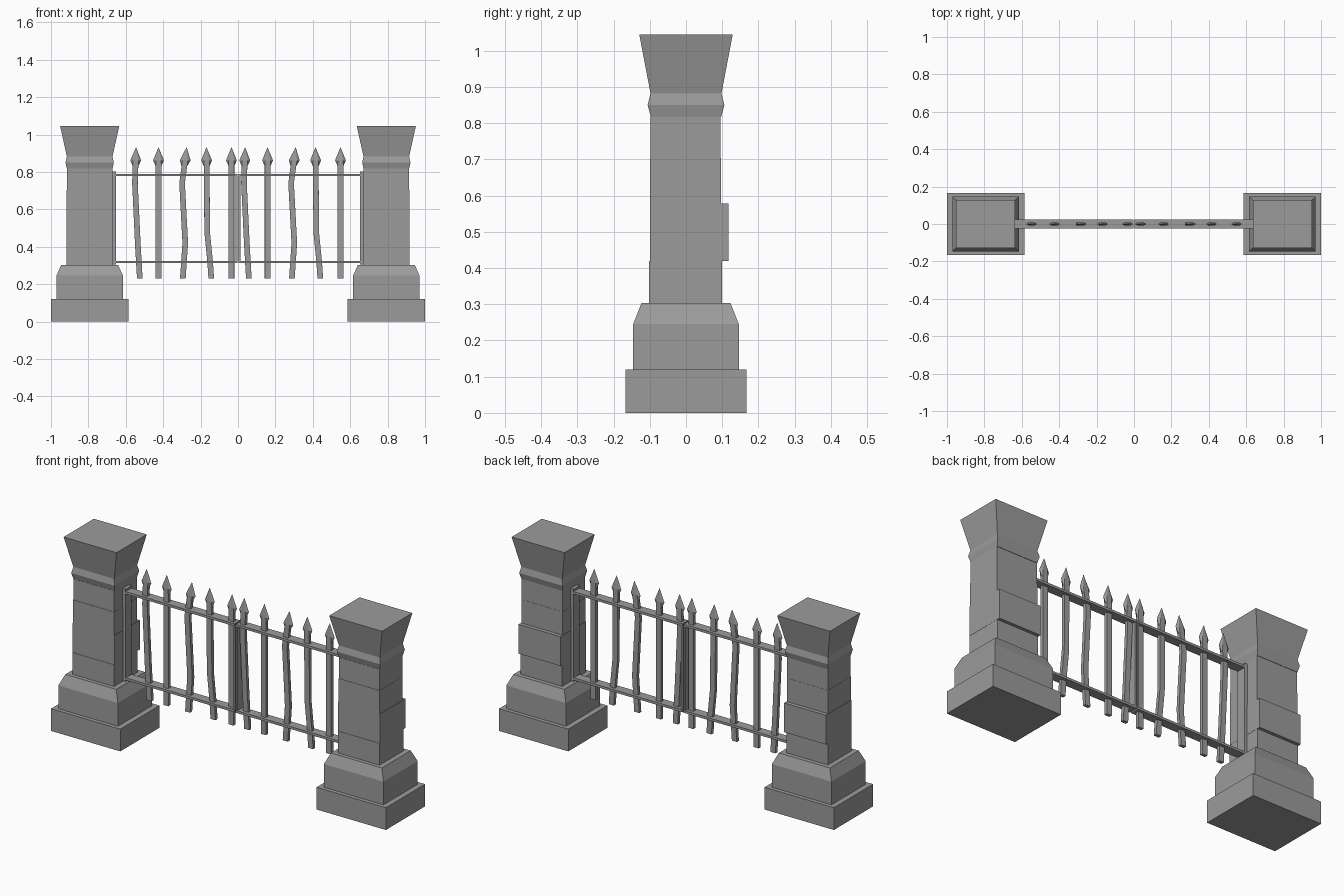
import bpy, bmesh
from mathutils import Vector

cube = bpy.data.objects.get("Cube")
if cube:
    bpy.data.objects.remove(cube, do_unlink=True)

# One weathered grey for stone and iron
grey = bpy.data.materials.new("weathered grey")
grey.use_nodes = True
colour = (0.33, 0.33, 0.33, 1)
grey.diffuse_color = colour
grey.node_tree.nodes["Principled BSDF"].inputs["Base Color"].default_value = colour


def loft(name, rings):
    """Skin a stack of equal rings into a closed solid."""
    bm = bmesh.new()
    loops = [[bm.verts.new(p) for p in ring] for ring in rings]
    n = len(loops[0])
    for a, b in zip(loops, loops[1:]):
        for i in range(n):
            j = (i + 1) % n
            bm.faces.new((a[i], a[j], b[j], b[i]))
    bm.faces.new(loops[0][::-1])
    bm.faces.new(loops[-1])
    bmesh.ops.recalc_face_normals(bm, faces=bm.faces)
    mesh = bpy.data.meshes.new(name)
    bm.to_mesh(mesh)
    bm.free()
    mesh.materials.append(grey)
    obj = bpy.data.objects.new(name, mesh)
    bpy.context.collection.objects.link(obj)
    return obj


def rect(x, y, z, hx, hy):
    return [Vector((x + sx * hx, y + sy * hy, z))
            for sx, sy in ((-1, -1), (1, -1), (1, 1), (-1, 1))]


def tapered(name, x, y, levels):
    """Rectangular solid from (z, half x, half y) levels."""
    return loft(name, [rect(x, y, z, hx, hy) for z, hx, hy in levels])


def box(name, x0, x1, z0, z1, hy):
    x, hx = (x0 + x1) / 2, (x1 - x0) / 2
    return tapered(name, x, 0, [(z0, hx, hy), (z1, hx, hy)])


def bar(name, x, path):
    """Flat iron bar along (dx, z) points, ending in a spear head."""
    def ring(dx, z, w, d, k):
        pts = ((-1, 0), (-k, -1), (k, -1), (1, 0), (k, 1), (-k, 1))
        return [Vector((x + dx + u * w, v * d, z)) for u, v in pts]
    rings = [ring(dx, z, 0.015, 0.009, 0.99) for dx, z in path]
    top, lean = path[-1][0], path[-1][0] - path[-2][0]
    rings.append(ring(top + lean * 0.4, 0.862, 0.029, 0.009, 0.5))
    rings.append(ring(top + lean, 0.93, 0.001, 0.001, 0.5))
    loft(name, rings)


# Stone pillars
for side, cx in (("right", -0.793), ("left", 0.793)):
    tapered(side + "_plinth", cx, 0, [(0, 0.207, 0.167), (0.12, 0.207, 0.167)])
    tapered(side + "_pedestal", cx, 0,
            [(0.12, 0.178, 0.146), (0.245, 0.178, 0.146), (0.303, 0.152, 0.123)])
    courses = [(0.303, 0.42, 0.124, -0.102, 0.1), (0.42, 0.578, 0.125, -0.1, 0.117),
               (0.578, 0.704, 0.123, -0.1, 0.096), (0.704, 0.817, 0.122, -0.098, 0.095)]
    for i, (z0, z1, hx, y0, y1) in enumerate(courses):
        hy = (y1 - y0) / 2
        tapered(f"{side}_shaft_block_{i + 1}", cx, (y0 + y1) / 2,
                [(z0, hx, hy), (z1, hx, hy)])
    tapered(side + "_capital", cx, 0,
            [(0.817, 0.122, 0.097), (0.85, 0.129, 0.106), (0.882, 0.122, 0.098),
             (1.045, 0.158, 0.129)])

# Bar shapes: offset from the head, then height
straight = [(0, 0.23), (0, 0.83)]
bowed = [(0.023, 0.23), (0.012, 0.42), (-0.003, 0.74), (0, 0.83)]
crooked = [(-0.015, 0.23), (-0.002, 0.42), (-0.019, 0.74), (-0.007, 0.83)]
kinked = [(0.024, 0.23), (0.018, 0.32), (0.002, 0.48), (0, 0.83)]
bars = [(-0.548, bowed), (-0.425, straight), (-0.28, crooked),
        (-0.167, kinked), (-0.035, straight)]

# Two gate leaves, the second a shifted copy of the bars in a mirrored frame
for side, shift, s in (("right", 0, -1), ("left", 0.583, 1)):
    def span(name, a, b, z0, z1, hy):
        box(f"{side}_gate_{name}", min(a * s, b * s), max(a * s, b * s), z0, z1, hy)
    span("hinge_post", 0.653, 0.674, 0.305, 0.803, 0.025)
    span("inner_post", 0.004, 0.013, 0.315, 0.787, 0.022)
    span("top_rail", 0.004, 0.655, 0.777, 0.79, 0.025)
    span("bottom_rail", 0.004, 0.655, 0.312, 0.325, 0.025)
    for i, (x, path) in enumerate(bars):
        bar(f"{side}_gate_bar_{i + 1}", x + shift, path)
